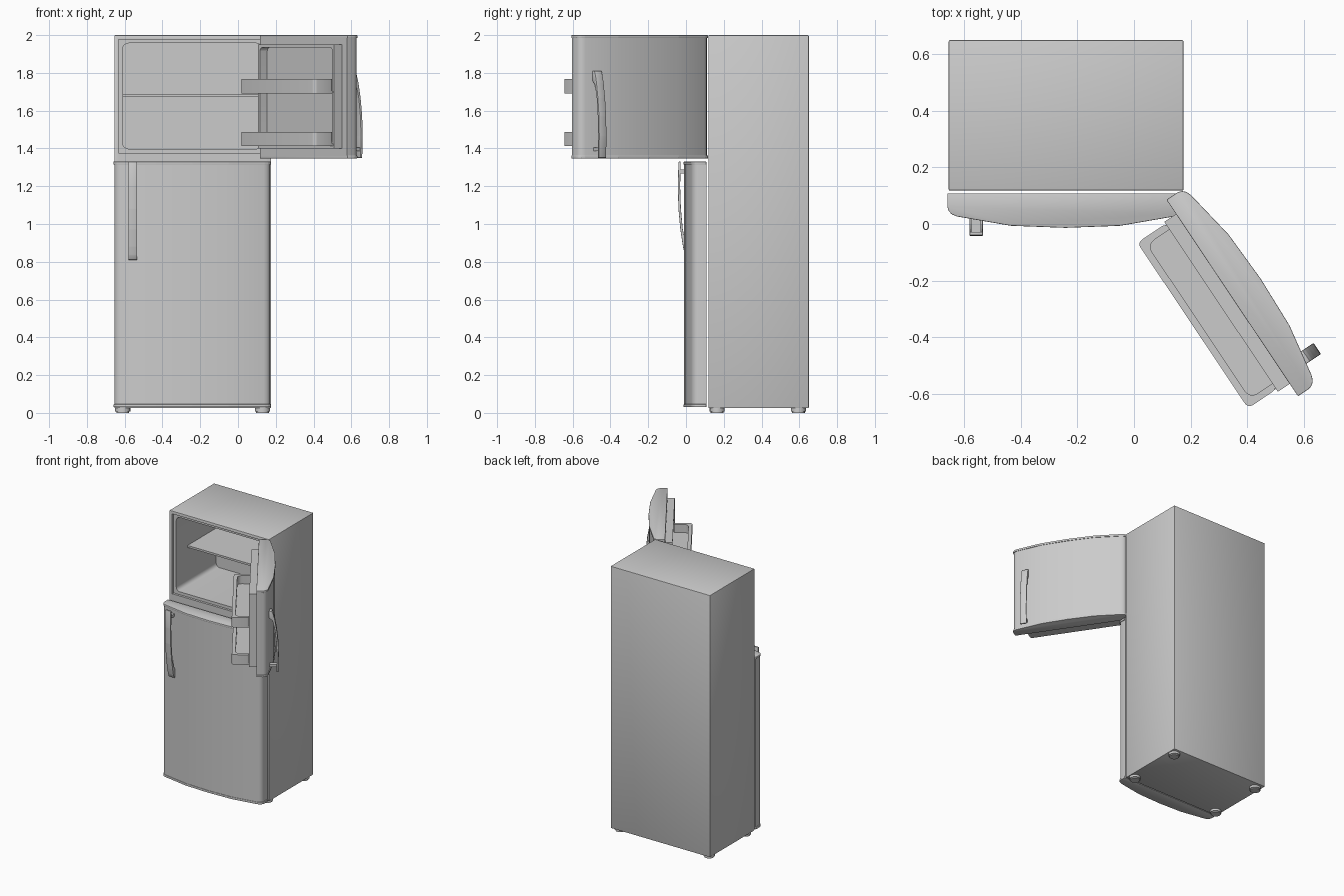
import bpy, bmesh
from math import sin, cos, pi, radians
from mathutils import Matrix

if "Cube" in bpy.data.objects:
    bpy.data.objects.remove(bpy.data.objects["Cube"])

CX = -0.242     # centre line of the cabinet
BACK = 0.108    # rear plane of the closed doors


def prism(name, pts, a, b, axis='Z', bevel=0.0):
    """Extrude a 2D outline from a to b along an axis."""
    place = {'X': lambda p, t: (t, p[0], p[1]),
             'Y': lambda p, t: (p[0], t, p[1]),
             'Z': lambda p, t: (p[0], p[1], t)}[axis]
    bm = bmesh.new()
    lo = [bm.verts.new(place(p, a)) for p in pts]
    hi = [bm.verts.new(place(p, b)) for p in pts]
    n = len(pts)
    bm.faces.new(lo)
    bm.faces.new(hi)
    for i in range(n):
        bm.faces.new((lo[i], lo[(i + 1) % n], hi[(i + 1) % n], hi[i]))
    bmesh.ops.recalc_face_normals(bm, faces=bm.faces)
    if bevel:
        bmesh.ops.bevel(bm, geom=bm.edges[:], offset=bevel, segments=2,
                        profile=0.5, affect='EDGES', clamp_overlap=True)
    me = bpy.data.meshes.new(name)
    bm.to_mesh(me)
    bm.free()
    ob = bpy.data.objects.new(name, me)
    bpy.context.collection.objects.link(ob)
    return ob


def rrect(x0, x1, y0, y1, r=0.0, seg=4):
    """Rectangle outline with optional rounded corners."""
    if r == 0:
        return [(x0, y0), (x1, y0), (x1, y1), (x0, y1)]
    pts = []
    for cx, cy, s in ((x1 - r, y1 - r, 0), (x0 + r, y1 - r, 1),
                      (x0 + r, y0 + r, 2), (x1 - r, y0 + r, 3)):
        for i in range(seg + 1):
            t = (s + i / seg) * pi / 2
            pts.append((cx + r * cos(t), cy + r * sin(t)))
    return pts


def select(ob):
    bpy.ops.object.select_all(action='DESELECT')
    ob.select_set(True)
    bpy.context.view_layer.objects.active = ob


def cut(ob, cutter):
    m = ob.modifiers.new('cut', 'BOOLEAN')
    m.operation = 'DIFFERENCE'
    m.solver = 'EXACT'
    m.object = cutter
    select(ob)
    bpy.ops.object.modifier_apply(modifier=m.name)
    bpy.data.objects.remove(cutter, do_unlink=True)


# Cabinet with gasket recess and freezer cavity
cabinet = prism('cabinet', rrect(-0.655, 0.175, 0.118, 0.65), 0.025, 2.0, bevel=0.005)
cut(cabinet, prism('recess_cutter', rrect(-0.632, 0.150, 1.376, 1.978), 0.0, 0.135, 'Y'))
cut(cabinet, prism('cavity_cutter', rrect(-0.61, 0.128, 1.398, 1.957, 0.03), 0.05, 0.61, 'Y'))
prism('freezer_shelf', rrect(-0.615, 0.133, 1.673, 1.688), 0.27, 0.615, 'Y')

# Feet
for i, x in enumerate((-0.61, 0.13)):
    for j, y in enumerate((0.165, 0.595)):
        for part, r, z0, z1 in (('pad', 0.034, 0.0, 0.012), ('foot', 0.04, 0.008, 0.03)):
            ring = [(x + r * cos(k * pi / 8), y + r * sin(k * pi / 8)) for k in range(16)]
            prism(f'{part}_{i}{j}', ring, z0, z1)

# Bowed door outline, mirrored about the centre line
half = [(0.412, BACK), (0.412, 0.062), (0.407, 0.047), (0.396, 0.036),
        (0.378, 0.029), (0.19, -0.003)]
outline = ([(CX - x, y) for x, y in half] + [(CX, -0.010)] +
           [(CX + x, y) for x, y in reversed(half)])
cap_outline = [(CX + (x - CX) * 1.014, BACK + (y - BACK) * 1.03) for x, y in outline]

# Handle side outline: free end at 0, attached end at 1
outer = [(-0.040, 0), (-0.043, .25), (-0.040, .48), (-0.030, .69), (-0.016, .865),
         (-0.006, .95), (0.004, 1), (0.03, 1)]
inner = [(0.03, .9), (0.0, .84), (-0.017, .69), (-0.027, .48), (-0.031, .25), (-0.028, 0)]


def door(name, z0, z1, free, end):
    """Door panel, edge caps and bowed handle in the closed position."""
    zz = lambda t: free + (end - free) * t
    return [prism(name + '_panel', outline, z0 + 0.01, z1 - 0.01),
            prism(name + '_cap_bottom', cap_outline, z0, z0 + 0.016, bevel=0.003),
            prism(name + '_cap_top', cap_outline, z1 - 0.016, z1, bevel=0.003),
            prism(name + '_handle', [(y, zz(t)) for y, t in outer + inner],
                  -0.581, -0.534, 'X', bevel=0.003),
            prism(name + '_handle_post', rrect(-0.574, -0.541, -0.033, 0.03),
                  zz(0.08), zz(0.12))]


door('lower_door', 0.03, 1.33, 1.33, 0.81)
upper = door('freezer_door', 1.347, 2.0, 1.35, 1.81)

# Raised liner frame on the inside of the freezer door
liner = prism('door_liner', rrect(-0.607, 0.115, 1.40, 1.95), BACK - 0.002, BACK + 0.05, 'Y')
cut(liner, prism('liner_cutter', rrect(-0.59, 0.098, 1.417, 1.934, 0.02),
                 BACK + 0.004, BACK + 0.2, 'Y'))
upper.append(liner)

# Door bins, open on top
for label, z in (('lower', 1.412), ('upper', 1.692)):
    bin_ = prism(label + '_door_bin', rrect(-0.597, 0.107, BACK + 0.045, BACK + 0.17, 0.02),
                 z, z + 0.075)
    cut(bin_, prism('bin_cutter', rrect(-0.572, 0.082, BACK - 0.05, BACK + 0.145, 0.03),
                    z + 0.014, z + 0.2))
    upper += [bin_, prism(label + '_bin_floor',
                          rrect(-0.595, 0.103, BACK + 0.002, BACK + 0.07), z + 0.001, z + 0.013)]

# Swing the freezer door open about its hinge corner
swing = (Matrix.Translation((0.115, 0.085, 0)) @ Matrix.Rotation(radians(123.8), 4, 'Z')
         @ Matrix.Translation((-0.175, -BACK, 0)))
for ob in upper:
    ob.data.transform(swing)

for ob in list(bpy.context.collection.objects):
    select(ob)
    bpy.ops.object.shade_smooth_by_angle(angle=radians(30))
